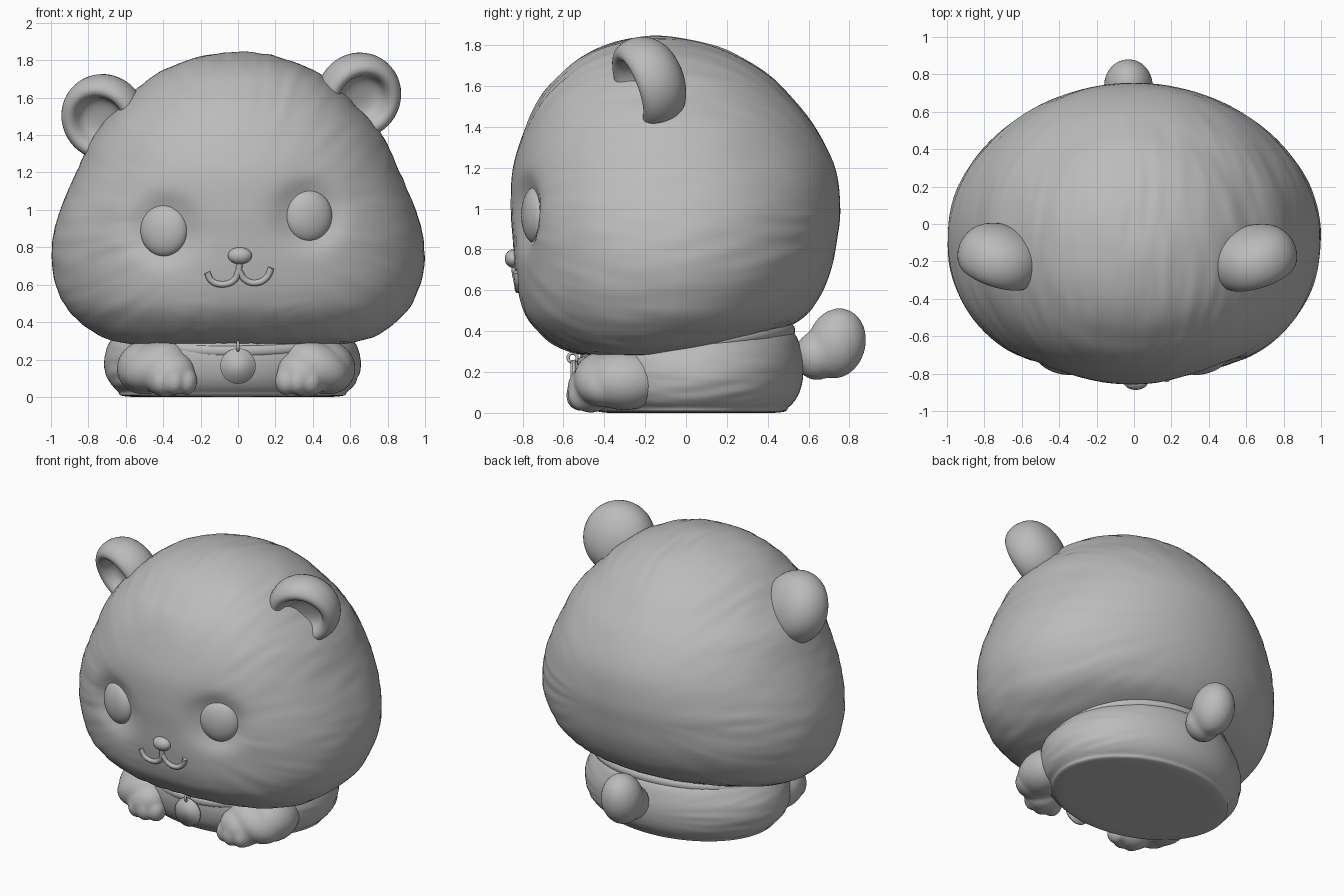
import bpy, bmesh, math
from mathutils import Vector, Matrix, Euler, noise

if "Cube" in bpy.data.objects:
    bpy.data.objects.remove(bpy.data.objects["Cube"])

mat = bpy.data.materials.new("plain grey")
mat.diffuse_color = (0.5, 0.5, 0.5, 1)
mat.use_nodes = True
mat.node_tree.nodes["Principled BSDF"].inputs["Base Color"].default_value = mat.diffuse_color


def finish(name, bm):
    bmesh.ops.remove_doubles(bm, verts=bm.verts, dist=1e-5)
    bmesh.ops.recalc_face_normals(bm, faces=bm.faces)
    me = bpy.data.meshes.new(name)
    bm.to_mesh(me)
    bm.free()
    me.materials.append(mat)
    for p in me.polygons:
        p.use_smooth = True
    ob = bpy.data.objects.new(name, me)
    bpy.context.collection.objects.link(ob)
    return ob


def pose(loc, rot=(0, 0, 0), scale=(1, 1, 1)):
    return Matrix.LocRotScale(Vector(loc), Euler([math.radians(a) for a in rot]), Vector(scale))


def add_ball(bm, loc, radii, rot=(0, 0, 0)):
    bmesh.ops.create_uvsphere(bm, u_segments=32, v_segments=20, radius=1, matrix=pose(loc, rot, radii))


def ball(name, loc, radii, rot=(0, 0, 0)):
    bm = bmesh.new()
    add_ball(bm, loc, radii, rot)
    return finish(name, bm)


def blend(ob, voxel, repeat):
    """Melt overlapping balls into one soft surface."""
    rm = ob.modifiers.new("blend", 'REMESH')
    rm.mode = 'VOXEL'
    rm.voxel_size = voxel
    rm.use_smooth_shade = True
    sm = ob.modifiers.new("soften", 'SMOOTH')
    sm.factor = 0.5
    sm.iterations = repeat


def smooth_rows(rows, n):
    """Catmull-Rom through (z, half width, front y, back y), rounded at the poles."""
    flip = lambda r: (r[0], -r[1], r[3], r[2])
    pts = [Vector(r) for r in [flip(rows[1])] + rows + [flip(rows[-2])]]
    out = []
    for a, b, c, d in zip(pts, pts[1:], pts[2:], pts[3:]):
        for i in range(n):
            t = i / n
            out.append(0.5 * (2 * b + (c - a) * t + (2 * a - 5 * b + 4 * c - d) * t * t
                              + (3 * b - a - 3 * c + d) * t ** 3))
    return out + [pts[-2]]


def grid(bm, rings):
    """Skin closed rings of points with quads."""
    vs = [[bm.verts.new(p) for p in r] for r in rings]
    for r, s in zip(vs, vs[1:]):
        for j in range(len(r)):
            k = (j + 1) % len(r)
            bm.faces.new((r[j], r[k], s[k], s[j]))


def loft(name, rows, shape, cx=0.0, seg=128, front_power=2.0):
    """Stack oval rings; the front half may be a squarer superellipse."""
    bm = bmesh.new()
    rings = []
    for z, hw, f, b in rows:
        ring = []
        for j in range(seg):
            a = 2 * math.pi * j / seg
            c, s = math.cos(a), math.sin(a)
            e = 2 / front_power if s < 0 else 1
            x, y = math.copysign(abs(c) ** e, c), math.copysign(abs(s) ** e, s)
            ring.append(shape(Vector((cx + hw * x, (f + b) / 2 + (b - f) / 2 * y, max(z, 0)))))
        rings.append(ring)
    grid(bm, rings)
    return finish(name, bm)


def fur(p, centre, amount):
    """Shallow streaks radiating from the face and running backwards."""
    d = p - centre
    a = math.atan2(d.z, d.x)
    n = noise.noise(Vector((math.cos(a) * 15, math.sin(a) * 15, d.y * 4)))
    fade = min(1, math.hypot(d.x, d.z) / 0.6) ** 2
    return d.normalized() * n * amount * fade


# Head
EYES = [(-0.395, 0.89), (0.378, 0.968)]
POWER = 2.25
HEAD = smooth_rows([
    (.265, 0, -.25, -.25), (.275, .45, -.42, -.02), (.30, .66, -.57, .12), (.35, .78, -.67, .33),
    (.45, .895, -.77, .55), (.56, .96, -.815, .65), (.70, .995, -.84, .71), (.85, .99, -.855, .74),
    (1.0, .95, -.865, .755), (1.2, .865, -.85, .73), (1.4, .77, -.785, .63), (1.55, .64, -.71, .51),
    (1.65, .54, -.62, .41), (1.73, .43, -.53, .29), (1.79, .30, -.42, .16), (1.83, .16, -.28, 0),
    (1.845, 0, -.15, -.15)], 7)


def head_shape(p):
    q = p + fur(p, Vector((0, -0.05, 0.95)), 0.006)
    if p.y < -0.3:
        for ex, ez in EYES:
            r = math.hypot(p.x - ex, p.z - ez)
            q.y += 0.045 * math.exp(-(r / 0.17) ** 4) + 0.03 * math.exp(-(r / 0.27) ** 2)
    return q


def face_y(x, z):
    r = min(HEAD, key=lambda r: abs(r[0] - z))
    return (r[2] + r[3]) / 2 - (r[3] - r[2]) / 2 * max(0, 1 - abs(x / r[1]) ** POWER) ** (1 / POWER)


loft("head", HEAD, head_shape, front_power=POWER)

# Eyes, nose and mouth
for (ex, ez), side in zip(EYES, ("left", "right")):
    ball(side + "_eye", (ex, -0.735, ez), (0.13, 0.065, 0.14), (0, 0, 16 if ex > 0 else -16))
ball("nose", (0.01, -0.845, 0.755), (0.064, 0.042, 0.045))

cu = bpy.data.curves.new("mouth", 'CURVE')
cu.dimensions = '3D'
cu.bevel_depth = 0.017
cu.bevel_resolution = 3
cu.use_fill_caps = True
for line in ([(-.165, .665), (-.14, .62), (-.08, .602), (-.02, .625), (.005, .675)],
             [(.005, .675), (.04, .625), (.10, .61), (.155, .64), (.178, .69)],
             [(.01, .73), (.007, .70), (.005, .67)]):
    sp = cu.splines.new('BEZIER')
    sp.bezier_points.add(len(line) - 1)
    for bp, (x, z) in zip(sp.bezier_points, line):
        bp.co = (x, face_y(x, z) + 0.003, z)
        bp.handle_left_type = bp.handle_right_type = 'AUTO'
cu.materials.append(mat)
bpy.context.collection.objects.link(bpy.data.objects.new("mouth", cu))

# Ears: dished cups, profile is (radius, depth behind the rim)
CUP = [(0, .075), (.06, .073), (.105, .06), (.125, .035), (.137, .003), (.157, -.022), (.185, -.027),
       (.212, -.01), (.232, .03), (.238, .08), (.226, .14), (.19, .195), (.13, .232), (.06, .25), (0, .255)]
for side, loc, yaw in (("left", (-.74, -.255, 1.472), -18), ("right", (.668, -.26, 1.587), 18)):
    bm = bmesh.new()
    grid(bm, [[(r * math.cos(t), d, r * math.sin(t)) for t in (math.pi * j / 16 for j in range(32))]
              for r, d in CUP])
    bmesh.ops.transform(bm, matrix=pose(loc, (19, 0, yaw), (0.98, 1, 1)), verts=bm.verts)
    ear = finish(side + "_ear", bm)
    ear.modifiers.new("smooth", 'SUBSURF').levels = 1
    ear.modifiers["smooth"].render_levels = 1

# Body with a flat base
BODY = smooth_rows([(0, 0, 0, 0), (0, .53, -.38, .43), (.03, .615, -.455, .505), (.1, .67, -.505, .555),
                    (.2, .685, -.525, .575), (.3, .65, -.51, .565), (.4, .56, -.45, .52),
                    (.47, .38, -.3, .38), (.5, 0, 0, 0)], 7)
loft("body", BODY, lambda p: p + fur(p, Vector((0, 0, .2)), 0.008) * (p.z > 0.01), cx=-0.03, seg=96)

# Front legs with toes, blended into one surface
for side, s, cx in (("left", -1, -0.02), ("right", 1, 0.0)):
    bm = bmesh.new()
    add_ball(bm, (cx + s * .47, -.30, .16), (.16, .20, .145), (0, s * 20, 0))
    add_ball(bm, (cx + s * .42, -.40, .165), (.185, .15, .125), (0, s * 25, 0))
    add_ball(bm, (cx + s * .345, -.465, .12), (.14, .115, .115), (0, s * 25, 0))
    for tx, ty, tz in ((.255, -.495, .085), (.32, -.52, .085), (.39, -.51, .085)):
        add_ball(bm, (cx + s * tx, ty, tz), (.058, .068, .075))
    blend(finish(side + "_front_leg", bm), 0.012, 8)

# Tail
bm = bmesh.new()
add_ball(bm, (-.03, .737, .34), (.132, .143, .175), (-15, 0, 0))
add_ball(bm, (-.03, .64, .28), (.115, .11, .12))
blend(finish("tail", bm), 0.015, 8)


def ring(name, major, minor, m):
    bm = bmesh.new()
    grid(bm, [[((major + minor * math.cos(b)) * math.cos(a), (major + minor * math.cos(b)) * math.sin(a),
                minor * math.sin(b)) for b in (math.pi * k / 6 for k in range(12))]
              for a in (math.pi * j / 32 for j in range(65))])
    bmesh.ops.transform(bm, matrix=m, verts=bm.verts)
    return finish(name, bm)


# Collar, link and round tag
ring("collar", 1, 0.04, pose((-.02, .0, .325), (9, 0, 0), (.60, .52, .75)))
ring("tag_link", 0.022, 0.008, pose((0, -.555, .27), (0, 90, 0)))
bm = bmesh.new()
bmesh.ops.create_cone(bm, cap_ends=True, segments=48, radius1=.095, radius2=.095, depth=.03,
                      matrix=pose((0, -.55, .165), (90, 0, 0)))
bmesh.ops.bevel(bm, geom=[e for e in bm.edges if abs(e.verts[0].co.y - e.verts[1].co.y) < 1e-4],
                offset=.007, segments=2, affect='EDGES')
finish("tag", bm)
